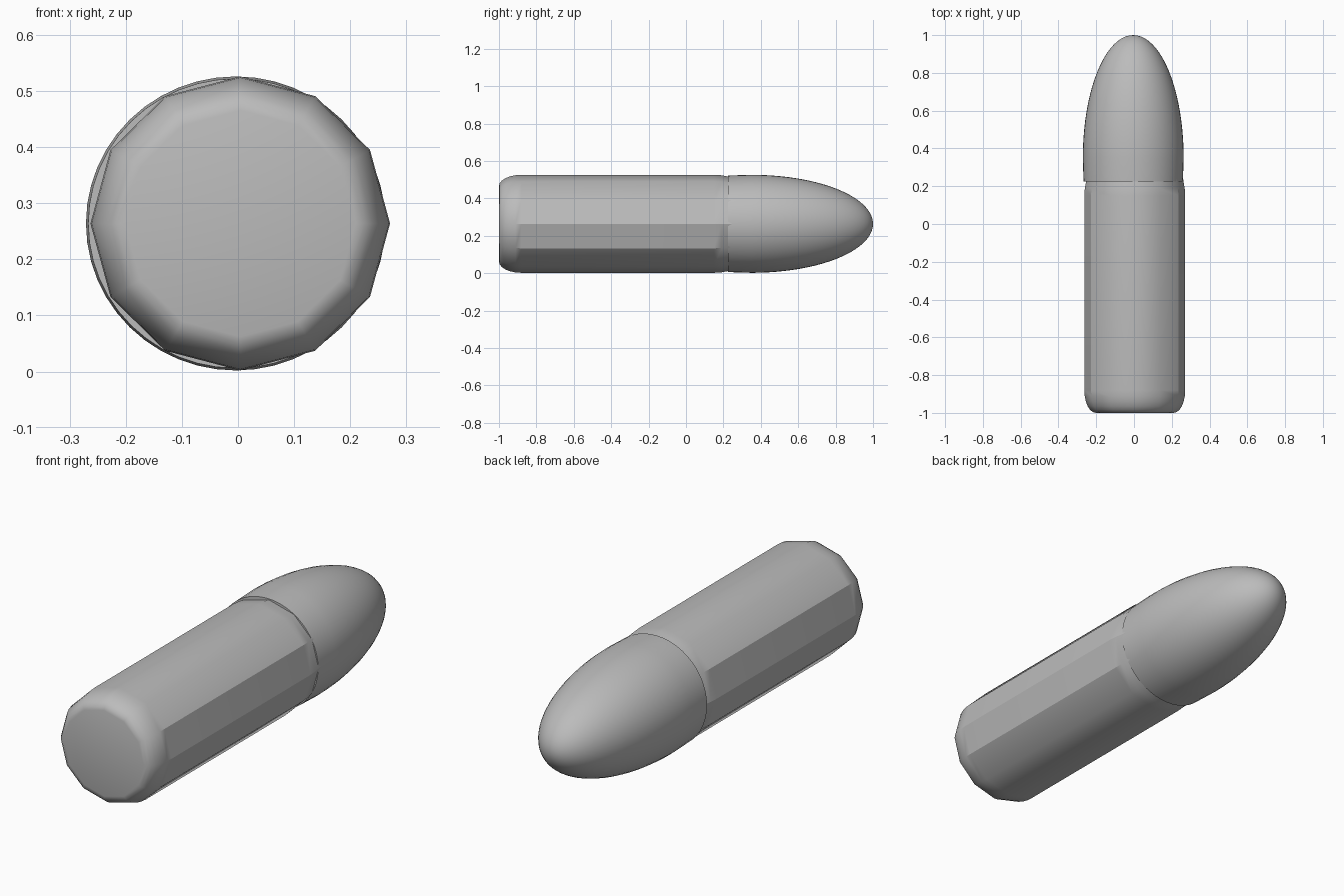
import bpy, bmesh
from math import sin, cos, pi, radians

cube = bpy.data.objects.get("Cube")
if cube:
    bpy.data.objects.remove(cube, do_unlink=True)

grey = bpy.data.materials.new("plain grey")
grey.use_nodes = True
grey.diffuse_color = (0.5, 0.5, 0.5, 1)
grey.node_tree.nodes["Principled BSDF"].inputs["Base Color"].default_value = (0.5, 0.5, 0.5, 1)

RX, RZ, MID = 0.267, 0.262, 0.264   # slightly oval section, axis height


def lathe(name, profile, sides, x):
    """Rings of (y, relative radius) around the y axis; radius 0 makes a point."""
    bm = bmesh.new()
    rings = []
    for y, r in profile:
        n = sides if r > 0 else 1
        rings.append([bm.verts.new((x + RX * r * cos(2 * pi * i / sides), y,
                                    MID + RZ * r * sin(2 * pi * i / sides))) for i in range(n)])
    for a, b in zip(rings, rings[1:]):
        for i in range(sides):
            j = (i + 1) % sides
            if len(b) == 1:
                bm.faces.new((a[i], a[j], b[0]))
            else:
                bm.faces.new((a[i], a[j], b[j], b[i]))
    for ring in (rings[0], rings[-1]):
        if len(ring) > 1:
            bm.faces.new(ring)
    bmesh.ops.recalc_face_normals(bm, faces=bm.faces)
    mesh = bpy.data.meshes.new(name)
    bm.to_mesh(mesh)
    bm.free()
    mesh.materials.append(grey)
    obj = bpy.data.objects.new(name, mesh)
    bpy.context.collection.objects.link(obj)
    bpy.ops.object.select_all(action='DESELECT')
    obj.select_set(True)
    bpy.context.view_layer.objects.active = obj
    bpy.ops.object.shade_smooth_by_angle(angle=radians(30))
    return obj


# Twelve-sided casing: rounded rear rim, long body, tapered neck
rim = [(-0.88 - 0.12 * sin(t), 0.77 + 0.23 * cos(t))
       for t in (pi / 2 * (1 - k / 6) for k in range(7))]
lathe("casing", rim + [(0.15, 1), (0.19, 0.99), (0.225, 0.965), (0.30, 0.94)], 12, 0.004)

# Round pointed tip: short collar, then half an ellipsoid
dome = [(0.35 + 0.65 * sin(t), cos(t)) for t in (pi / 2 * k / 20 for k in range(20))]
lathe("tip", [(0.225, 0.985)] + dome + [(1, 0)], 48, -0.004)
